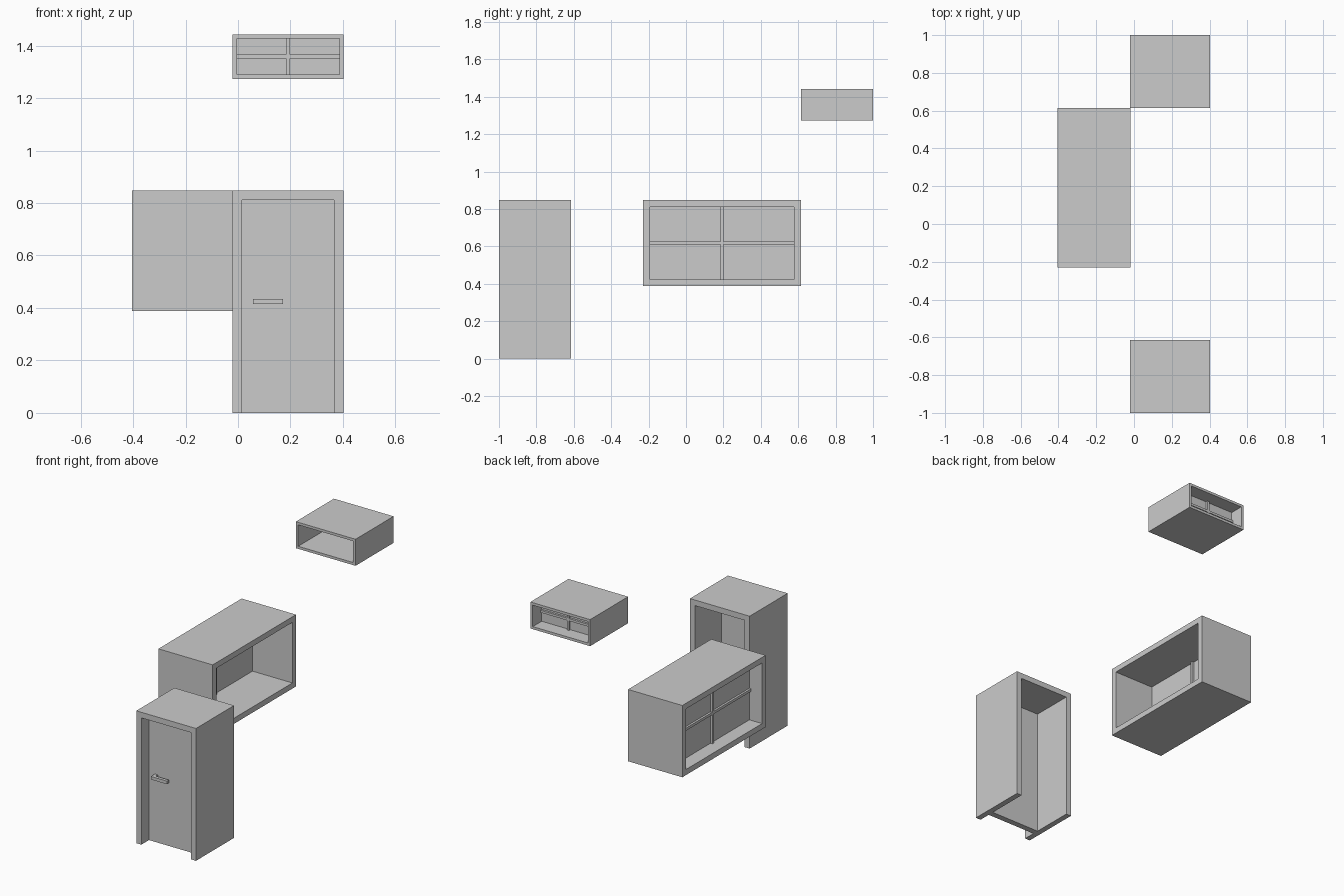
import bpy, bmesh, math
from mathutils import Matrix

if "Cube" in bpy.data.objects:
    bpy.data.objects.remove(bpy.data.objects["Cube"])

DEPTH = 0.385                     # wall depth shared by all three units
REVEAL, LEAF = 0.077, 0.0385      # leaf setback and thickness


def finish(name, bm, mat):
    me = bpy.data.meshes.new(name)
    bm.transform(mat)
    bmesh.ops.recalc_face_normals(bm, faces=bm.faces[:])
    bm.to_mesh(me)
    bm.free()
    ob = bpy.data.objects.new(name, me)
    bpy.context.collection.objects.link(ob)
    return ob


def box(name, x, y, z, mat):
    bm = bmesh.new()
    bmesh.ops.create_cube(bm, size=1)
    for v in bm.verts:
        for i, (a, b) in enumerate((x, y, z)):
            v.co[i] = a if v.co[i] < 0 else b
    return finish(name, bm, mat)


def prism(name, outline, axis, a, b, mat):
    """Extrude an outline along y (outline in xz) or z (outline in xy)."""
    bm = bmesh.new()
    pts = [(u, a, w) if axis == 'y' else (u, w, a) for u, w in outline]
    face = bm.faces.new([bm.verts.new(p) for p in pts])
    ext = bmesh.ops.extrude_face_region(bm, geom=[face])
    d = (0, b - a, 0) if axis == 'y' else (0, 0, b - a)
    bmesh.ops.translate(bm, vec=d, verts=[g for g in ext['geom'] if isinstance(g, bmesh.types.BMVert)])
    return finish(name, bm, mat)


def ring(name, w, h, t, mat):
    """Closed rectangular frame, front at local y = 0."""
    bm = bmesh.new()
    loops = []
    for y, s in ((0, 0), (0, t), (DEPTH, t), (DEPTH, 0)):
        loops.append([bm.verts.new((sx * (w / 2 - s), y, h / 2 + sz * (h / 2 - s)))
                      for sx, sz in ((-1, -1), (1, -1), (1, 1), (-1, 1))])
    for i in range(4):
        a, b = loops[i], loops[(i + 1) % 4]
        for k in range(4):
            n = (k + 1) % 4
            bm.faces.new((a[k], a[n], b[n], b[k]))
    return finish(name, bm, mat)


def window(name, w, h, t, bar, loc, angle):
    mat = Matrix.Translation(loc) @ Matrix.Rotation(angle, 4, 'Z')
    ring(name + "_frame", w, h, t, mat)
    iw, b, c = w / 2 - t, bar / 2, h / 2
    mid = REVEAL + LEAF / 2
    box(name + "_glass", (-iw, iw), (mid - 0.006, mid + 0.006), (t, h - t), mat)
    # cross-shaped glazing bars
    cross = [(-iw, c - b), (-b, c - b), (-b, t), (b, t), (b, c - b), (iw, c - b),
             (iw, c + b), (b, c + b), (b, h - t), (-b, h - t), (-b, c + b), (-iw, c + b)]
    prism(name + "_glazing_bars", cross, 'y', REVEAL, REVEAL + LEAF, mat)


# Door: three-sided frame, leaf and lever handle
m = Matrix.Translation((0.191, -1, 0))
W, H, T = 0.423, 0.848, 0.036
o, i = W / 2, W / 2 - T
prism("door_frame", [(-o, 0), (-i, 0), (-i, H - T), (i, H - T), (i, 0), (o, 0), (o, H), (-o, H)],
      'y', 0, DEPTH, m)
box("door_leaf", (-i, i), (REVEAL, REVEAL + LEAF), (0, H - T), m)
x0, x1 = -0.133, -0.019
prism("door_handle", [(x0, REVEAL), (x0, 0.036), (x1, 0.036), (x1, 0.056),
                      (x0 + 0.02, 0.056), (x0 + 0.02, REVEAL)], 'z', 0.415, 0.435, m)

# Large window facing left, small high window facing back
window("large_window", 0.843, 0.46, 0.036, 0.017, (-0.404, 0.1925, 0.388), -math.pi / 2)
window("small_window", 0.423, 0.17, 0.0165, 0.015, (0.191, 1, 1.273), math.pi)
